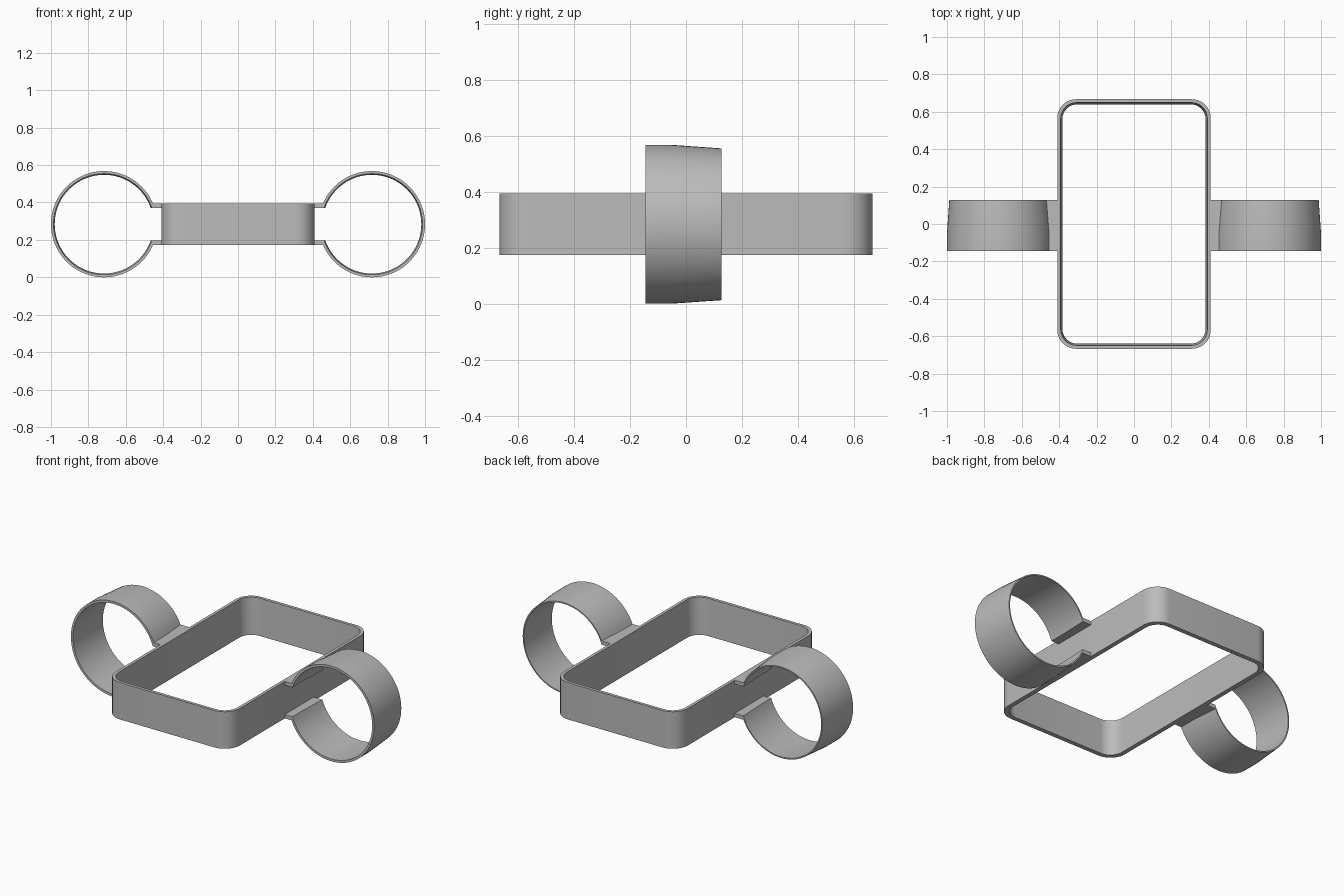
import bpy, bmesh
from math import sin, cos, asin, pi, radians

if "Cube" in bpy.data.objects:
    bpy.data.objects.remove(bpy.data.objects["Cube"], do_unlink=True)

grey = bpy.data.materials.new("plain_grey")
grey.use_nodes = True
grey.diffuse_color = (0.5, 0.5, 0.5, 1)
grey.node_tree.nodes["Principled BSDF"].inputs["Base Color"].default_value = (0.5, 0.5, 0.5, 1)

MID = 0.284  # height of the centre plane


def skin(name, loops, closed):
    """Skin a cyclic series of point rows; open rows get end caps."""
    bm = bmesh.new()
    rows = [[bm.verts.new(p) for p in loop] for loop in loops]
    n = len(rows[0])
    for k, a in enumerate(rows):
        b = rows[(k + 1) % len(rows)]
        for i in range(n if closed else n - 1):
            j = (i + 1) % n
            bm.faces.new((a[i], a[j], b[j], b[i]))
    if not closed:
        for i in (0, -1):
            bm.faces.new([r[i] for r in rows])
    bmesh.ops.recalc_face_normals(bm, faces=bm.faces)
    mesh = bpy.data.meshes.new(name)
    bm.to_mesh(mesh)
    bm.free()
    mesh.materials.append(grey)
    obj = bpy.data.objects.new(name, mesh)
    bpy.context.collection.objects.link(obj)
    bpy.ops.object.select_all(action="DESELECT")
    obj.select_set(True)
    bpy.context.view_layer.objects.active = obj
    bpy.ops.object.shade_smooth_by_angle(angle=radians(30))
    return obj


def rounded_rect(hx, hy, r, z, steps=10):
    points = []
    for q, (sx, sy) in enumerate([(1, 1), (-1, 1), (-1, -1), (1, -1)]):
        for s in range(steps + 1):
            a = (q + s / steps) * pi / 2
            points.append((sx * (hx - r) + r * cos(a), sy * (hy - r) + r * sin(a), z))
    return points


def clip_row(side, y, r, dz, steps=72):
    """Tab edge, open arc around the clip centre, then the other tab edge."""
    gap = asin(dz / r)
    arc = [(0.716 - r * cos(a), r * sin(a))
           for a in (gap + (2 * pi - 2 * gap) * s / steps for s in range(steps + 1))]
    path = [(0.4, dz)] + arc + [(0.4, -dz)]
    return [(side * x, y, MID + z) for x, z in path]


# Rectangular band with a slightly drafted inside wall
skin("frame_band", [
    rounded_rect(0.41, 0.667, 0.1, MID - 0.11),
    rounded_rect(0.41, 0.667, 0.1, MID + 0.11),
    rounded_rect(0.392, 0.649, 0.085, MID + 0.11),
    rounded_rect(0.383, 0.64, 0.08, MID - 0.11),
], True)

# Open ring clips with tabs, tapering towards the back
for label, side in (("left", 1), ("right", -1)):
    outer = [(-0.145, 0.284), (-0.05, 0.284), (0.127, 0.2715)]
    inner = [(0.127, 0.264), (-0.05, 0.27), (-0.145, 0.27)]
    rows = [clip_row(side, y, r, 0.11) for y, r in outer]
    rows += [clip_row(side, y, r, 0.087) for y, r in inner]
    skin(label + "_ring_clip", rows, False)
